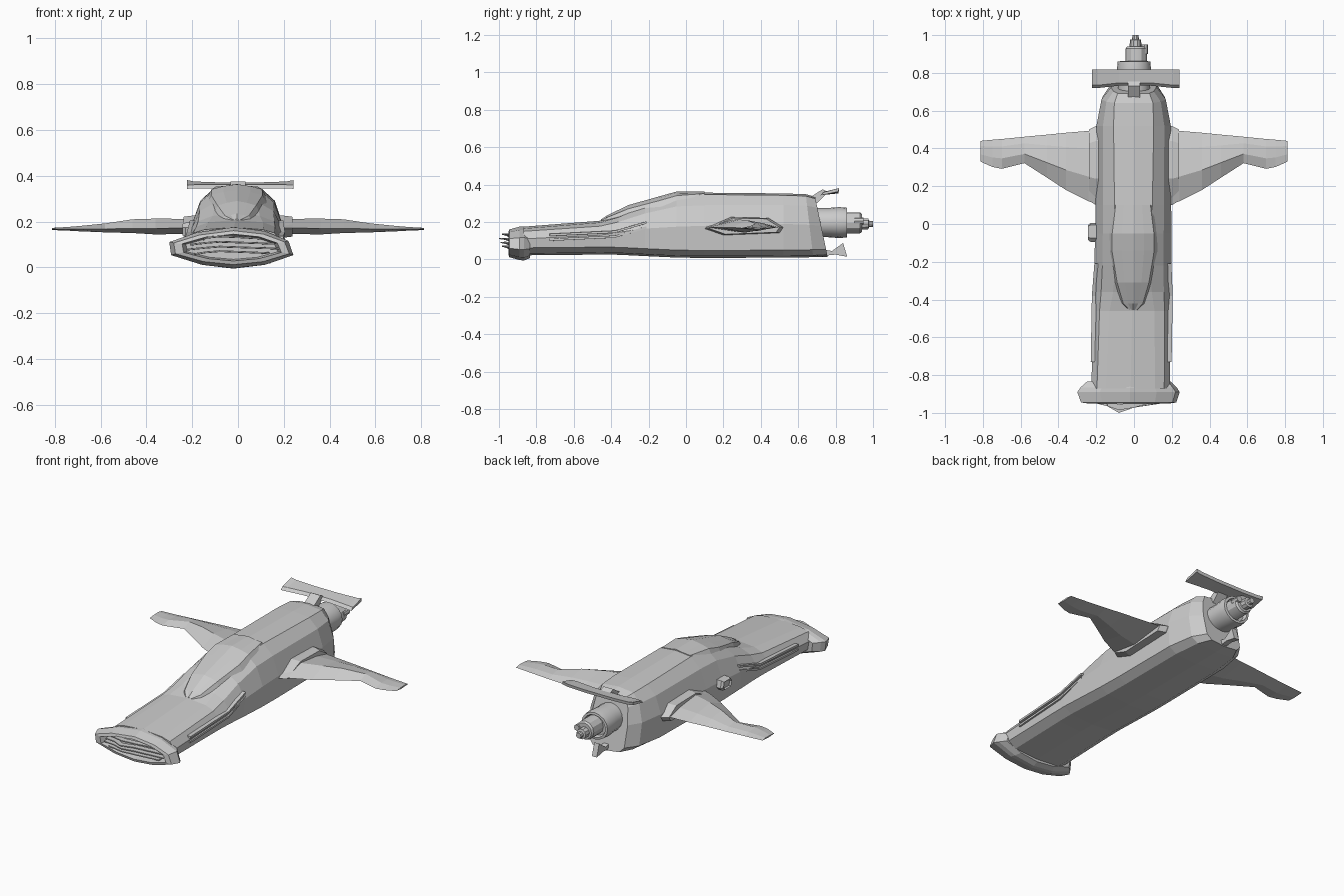
import bpy, bmesh, math


def loft(name, rings, smooth=False):
    """Skin equal-length closed rings of 3D points and cap both ends."""
    bm = bmesh.new()
    rows = [[bm.verts.new(p) for p in r] for r in rings]
    n = len(rows[0])
    for a, b in zip(rows, rows[1:]):
        for i in range(n):
            j = (i + 1) % n
            bm.faces.new((a[i], a[j], b[j], b[i]))
    bm.faces.new(rows[0])
    bm.faces.new(rows[-1])
    bmesh.ops.recalc_face_normals(bm, faces=bm.faces)
    me = bpy.data.meshes.new(name)
    bm.to_mesh(me)
    bm.free()
    ob = bpy.data.objects.new(name, me)
    bpy.context.collection.objects.link(ob)
    if smooth:
        bpy.context.view_layer.objects.active = ob
        ob.select_set(True)
        bpy.ops.object.shade_smooth_by_angle(angle=math.radians(30))
        ob.select_set(False)
    return ob


def full(half):
    """Mirror a half profile that starts and ends on the centre line."""
    return half + [(-x, z) for x, z in half[-2:0:-1]]


def hull_ring(y, cx, w, top, belt, bot, a, slant=0.0):
    low = bot + 0.04
    half = [(0, top), (a * w, top - 0.01),
            ((0.62 + 0.38 * a) * w, top - 0.38 * (top - belt)),
            (w, belt), (0.96 * w, low), (0.72 * w, bot + 0.01), (0, bot)]
    return [(cx + x, y + slant * (top - z), z) for x, z in full(half)]


def tube(name, stations, cx, cz, sides=14, squash=1.0):
    """Stepped round part along y from (y, radius) stations."""
    loft(name, [[(cx + r * math.cos(t * math.tau / sides), y,
                  cz + squash * r * math.sin(t * math.tau / sides))
                 for t in range(sides)] for y, r in stations], True)


# Fuselage: low nose deck, rising shoulders, slanted tail
loft("fuselage", [hull_ring(*s) for s in (
    (-0.87, -0.018, 0.208, 0.175, 0.110, 0.022, 0.62),
    (-0.46, -0.010, 0.205, 0.207, 0.130, 0.026, 0.58),
    (-0.36, -0.008, 0.205, 0.235, 0.145, 0.025, 0.50),
    (-0.22, -0.006, 0.204, 0.295, 0.165, 0.018, 0.45),
    (-0.05, -0.004, 0.202, 0.350, 0.175, 0.010, 0.47),
    (0.10, -0.003, 0.200, 0.357, 0.180, 0.008, 0.50),
    (0.52, -0.002, 0.197, 0.353, 0.190, 0.010, 0.54),
    (0.64, -0.002, 0.170, 0.349, 0.185, 0.012, 0.60, 0.12),
    (0.69, -0.002, 0.120, 0.335, 0.180, 0.014, 0.70, 0.21))])

# Canopy: faceted teardrop on the upper hull
loft("canopy", [[(-0.005 + x, y, z) for x, z in full(
    [(0, top), (0.42 * w, top - 0.008), (0.8 * w, top - 0.3 * (top - base)),
     (w, base), (0, base - 0.04)])]
    for y, w, top, base in (
        (-0.455, 0.025, 0.214, 0.200), (-0.42, 0.065, 0.236, 0.202),
        (-0.31, 0.105, 0.290, 0.225), (-0.14, 0.140, 0.338, 0.262),
        (-0.05, 0.138, 0.363, 0.290), (0.10, 0.115, 0.364, 0.325))])

# Flared nose frame with a recessed mouth
outline = [(-0.28, 0.11), (-0.16, 0.150), (0, 0.172), (0.14, 0.155),
           (0.24, 0.115), (0.262, 0.055), (0.14, 0.015), (0, 0.0),
           (-0.14, 0.015), (-0.272, 0.055)]


def frame_ring(y, s, sz):
    return [(-0.02 + x * s, y, 0.088 + (z - 0.088) * sz) for x, z in outline]


loft("nose_frame", [frame_ring(*s) for s in (
    (-0.835, 0.82, 0.92), (-0.865, 0.94, 1.06), (-0.89, 1.0, 1.04),
    (-0.945, 0.93, 0.86), (-0.950, 0.80, 0.68), (-0.905, 0.74, 0.6))])

# Swept grille blades in the mouth
for k, (z, xl, xr, tip) in enumerate(((0.066, -0.19, 0.14, -0.985),
                                      (0.086, -0.22, 0.18, -0.992),
                                      (0.107, -0.21, 0.16, -1.0),
                                      (0.130, -0.15, 0.10, -0.985))):
    loft("grille_blade_%d" % k, [
        [(x, y, zz - 0.003), (x, y, zz + 0.003),
         (x, y + 0.03, zz + 0.004), (x, y + 0.03, zz - 0.004)]
        for x, y, zz in ((xl, -0.945, z - 0.008), (-0.14, -0.965, z),
                         (-0.08, tip, z + 0.005), (0.0, -0.972, z + 0.002),
                         (xr, -0.945, z - 0.004))])

# Raised side rails that kick up behind the nose
for s, side in ((1, "right"), (-1, "left")):
    for k, dz in enumerate((0.0, 0.026)):
        loft("side_rail_%s_%d" % (side, k), [
            [(cx + s * x, y, z + dz + h) for x, h in
             ((0.16, -0.007), (xo, -0.006), (xo, 0.006), (0.16, 0.007))]
            for y, z, xo, cx in ((-0.73, 0.105, 0.214, -0.015),
                                 (-0.38, 0.122, 0.214, -0.009),
                                 (-0.21, 0.172, 0.204, -0.006))])

    # Hexagonal wing root fairing
    root = [(0.10, 0.165), (0.24, 0.226), (0.44, 0.222),
            (0.52, 0.172), (0.50, 0.142), (0.20, 0.130)]
    loft("wing_root_" + side, [
        [(s * x, 0.32 + (y - 0.32) * f, 0.175 + (z - 0.175) * f)
         for y, z in root] for x, f in ((0.15, 1.0), (0.20, 1.0), (0.238, 0.9))])

    # Thin faceted wing: x, leading y, trailing y, top, edge, bottom
    loft("wing_" + side, [
        [(s * x, le, mid), (s * x, le + 0.35 * (te - le), top),
         (s * x, le + 0.75 * (te - le), 0.5 * (top + mid) + 0.003),
         (s * x, te, mid), (s * x, le + 0.45 * (te - le), bot)]
        for x, le, te, top, mid, bot in (
            (0.18, 0.10, 0.50, 0.212, 0.172, 0.146),
            (0.24, 0.12, 0.493, 0.212, 0.172, 0.146),
            (0.36, 0.18, 0.483, 0.213, 0.170, 0.144),
            (0.46, 0.245, 0.473, 0.210, 0.170, 0.150),
            (0.58, 0.322, 0.462, 0.192, 0.168, 0.153),
            (0.70, 0.292, 0.450, 0.180, 0.167, 0.158),
            (0.75, 0.302, 0.446, 0.176, 0.167, 0.161),
            (0.812, 0.330, 0.440, 0.172, 0.167, 0.163))])

# Small vent box on the left flank
loft("side_vent", [[(x, -0.045 + u * f, 0.165 + v * f) for u, v in
                    ((-0.05, 0.01), (-0.03, 0.03), (0.04, 0.03),
                     (0.05, -0.01), (0.03, -0.03), (-0.04, -0.03))]
                   for x, f in ((-0.17, 1), (-0.23, 1), (-0.243, 0.8), (-0.235, 0.6))])

# Stepped engine at the tail
tube("engine_housing", ((0.62, 0.085), (0.76, 0.085), (0.82, 0.09), (0.86, 0.086),
                        (0.862, 0.072), (0.84, 0.065)), 0, 0.197, 16, 0.92)
tube("engine_core", ((0.80, 0.056), (0.93, 0.056), (0.94, 0.048)), 0.012, 0.195, 12)
tube("engine_nozzle", ((0.90, 0.032), (0.975, 0.030), (0.978, 0.018), (1.0, 0.016)),
     0.008, 0.19, 10)
tube("engine_pipe", ((0.90, 0.018), (0.95, 0.018)), 0.055, 0.205, 8)

# Rear spoiler with turned-up tips and its strut
loft("spoiler", [[(x, 0.72 + dy, z - 0.012), (x, 0.735 + dy, z + 0.004),
                  (x, 0.818, z + h), (x, 0.815, z + h - 0.018)]
                 for x, z, h, dy in ((-0.222, 0.355, 0.026, 0.0),
                                     (-0.19, 0.357, 0.018, 0.0),
                                     (-0.08, 0.357, 0.014, 0.012),
                                     (0.09, 0.357, 0.014, 0.012),
                                     (0.21, 0.357, 0.018, 0.0),
                                     (0.242, 0.355, 0.026, 0.0))])
loft("spoiler_strut", [[(x, y, z) for y, z in ((0.66, 0.33), (0.73, 0.375),
                                               (0.76, 0.36), (0.70, 0.30))]
                       for x in (-0.032, 0.032)])

# Lower tail fin
loft("tail_fin", [[(x, y, z) for y, z in ((0.70, 0.06), (0.78, 0.045), (0.84, 0.088),
                                          (0.862, 0.014), (0.80, 0.026), (0.70, 0.016))]
                  for x in (-0.016, 0.016)])
